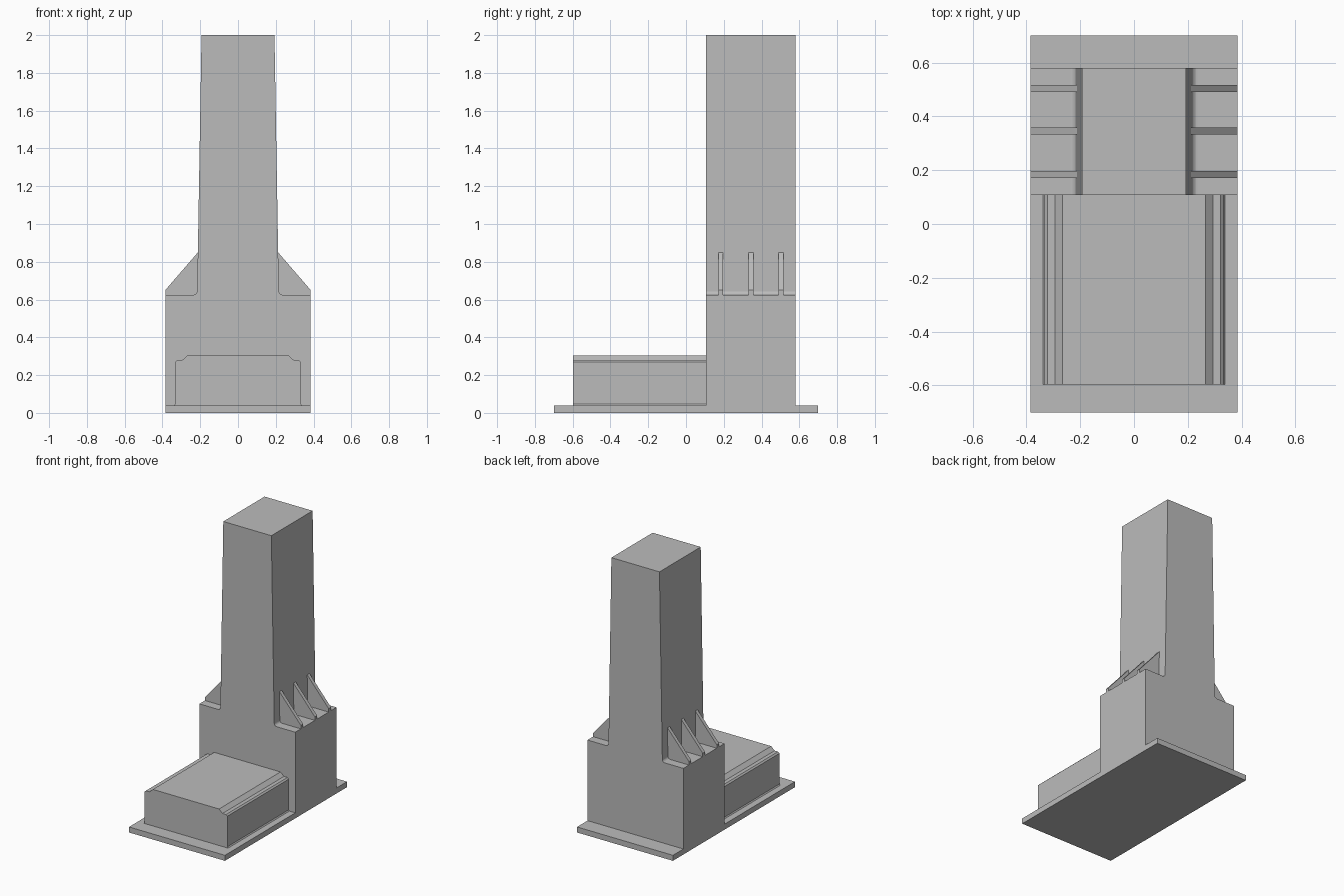
import bpy
import bmesh
import math

if "Cube" in bpy.data.objects:
    bpy.data.objects.remove(bpy.data.objects["Cube"])

grey = bpy.data.materials.new("plain grey")
grey.diffuse_color = (0.5, 0.5, 0.5, 1)
grey.use_nodes = True
grey.node_tree.nodes["Principled BSDF"].inputs["Base Color"].default_value = grey.diffuse_color


def extrude_profile(name, points, y0, y1):
    """Extrude a closed (x, z) outline along y."""
    bm = bmesh.new()
    face = bm.faces.new([bm.verts.new((x, y0, z)) for x, z in points])
    ext = bmesh.ops.extrude_face_region(bm, geom=[face])
    moved = [v for v in ext["geom"] if isinstance(v, bmesh.types.BMVert)]
    bmesh.ops.translate(bm, verts=moved, vec=(0, y1 - y0, 0))
    bmesh.ops.recalc_face_normals(bm, faces=bm.faces)
    mesh = bpy.data.meshes.new(name)
    bm.to_mesh(mesh)
    bm.free()
    mesh.materials.append(grey)
    obj = bpy.data.objects.new(name, mesh)
    bpy.context.collection.objects.link(obj)
    return obj


def mirrored(half):
    """Complete a right-hand outline with its left-hand copy."""
    return half + [(-x, z) for x, z in reversed(half)]


def fillet(cx, cz, r, steps=5):
    """Concave quarter arc from the floor up to a wall on its left."""
    return [(cx - r * math.sin(a), cz - r * math.cos(a))
            for a in (i * math.pi / 2 / steps for i in range(steps + 1))]


W = 0.385          # half width of base and pedestal
SHELF = 0.625      # height of the pedestal shelf

# Base plate
extrude_profile("base_plate", mirrored([(W, 0), (W, 0.04)]), -0.7, 0.7)

# Pedestal and tapered column, with a filleted shelf
extrude_profile("column",
                mirrored([(W, 0.04), (W, SHELF)]
                         + fillet(0.236, SHELF + 0.02, 0.02)
                         + [(0.193, 2.0)]),
                0.107, 0.58)

# Low front block with stepped shoulders
extrude_profile("front_block",
                mirrored([(0.338, 0.04), (0.332, 0.048), (0.332, 0.27),
                          (0.322, 0.28), (0.294, 0.28), (0.266, 0.305)]),
                -0.597, 0.107)

# Gusset ribs on both sides of the column
for i, y in enumerate((0.184, 0.345, 0.503)):
    for side, label in ((1, "right"), (-1, "left")):
        outline = [(0.2, SHELF), (W, SHELF), (W, 0.65), (0.212, 0.85), (0.2, 0.85)]
        extrude_profile(f"{label}_rib_{i + 1}",
                        [(side * x, z) for x, z in outline],
                        y - 0.013, y + 0.013)
